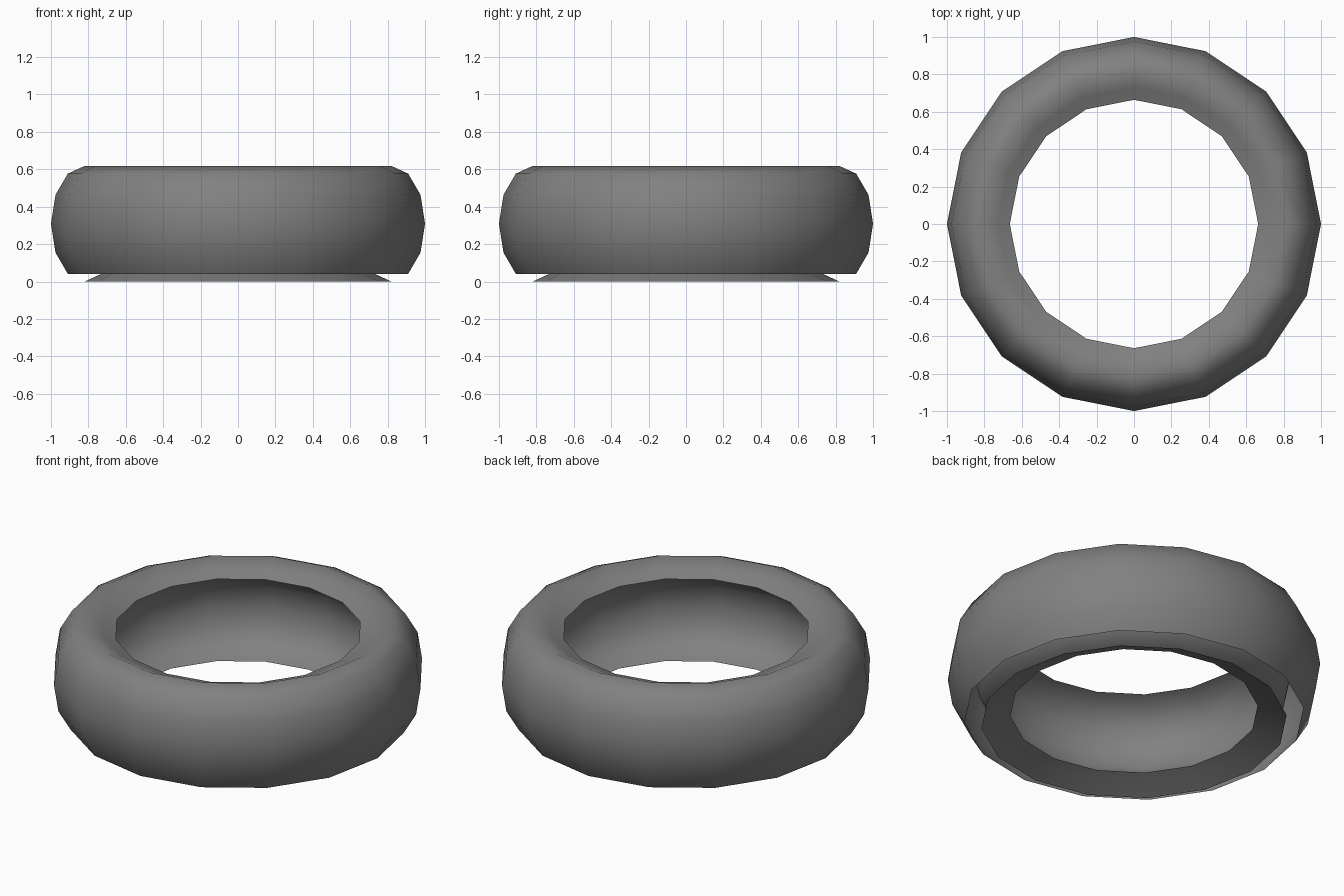
import bpy, bmesh
from math import cos, sin, radians, pi

if "Cube" in bpy.data.objects:
    bpy.data.objects.remove(bpy.data.objects["Cube"])

SIDES = 16
RC, ZC = 0.82, 0.309      # centre of the elliptical cross-section
RX, RZ = 0.18, 0.309      # its half width and half height


def oval(deg, rc=RC, rx=RX, rz=RZ):
    a = radians(deg)
    return (rc + rx * cos(a), ZC + rz * sin(a))


def lathe(name, profile, material):
    """Spin an open (radius, height) profile around z."""
    bm = bmesh.new()
    rings = []
    for i in range(SIDES):
        a = 2 * pi * i / SIDES
        rings.append([bm.verts.new((r * cos(a), r * sin(a), z)) for r, z in profile])
    for i in range(SIDES):
        p, q = rings[i], rings[(i + 1) % SIDES]
        for j in range(len(profile) - 1):
            f = bm.faces.new((p[j], q[j], q[j + 1], p[j + 1]))
            f.smooth = True
    mesh = bpy.data.meshes.new(name)
    bm.to_mesh(mesh)
    bm.free()
    mesh.materials.append(material)
    ob = bpy.data.objects.new(name, mesh)
    bpy.context.collection.objects.link(ob)
    return ob


rubber = bpy.data.materials.new("rubber")
rubber.diffuse_color = (0.22, 0.22, 0.22, 1)
rubber.use_nodes = True
rubber.node_tree.nodes["Principled BSDF"].inputs["Base Color"].default_value = rubber.diffuse_color

# Outer tread and upper sidewall, open along the lower outer edge
outer = [oval(d) for d in range(-60, 121, 30)] + [(0.664, 0.551)]
# Hollow inside: thin sidewalls bulging out towards the tread
inner = [oval(d, 0.664, 0.19, 0.242) for d in range(90, -91, -30)]
# Lower sidewall lip reaching the ground
lower_lip = [(0.664, 0.067), oval(240), oval(270)]

lathe("tread", outer, rubber)
lathe("inner_wall", inner, rubber)
lathe("lower_lip", lower_lip, rubber)
